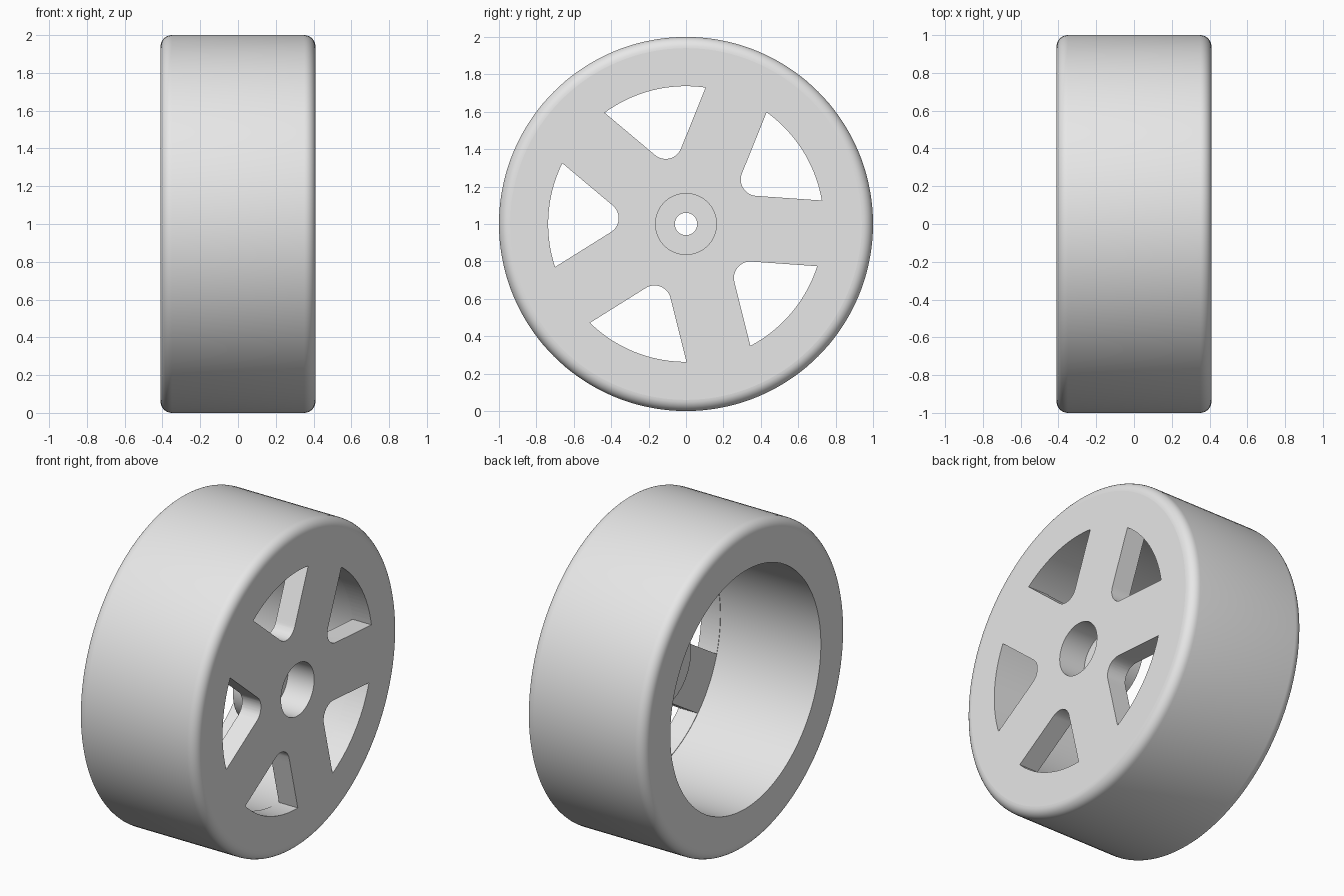
import bpy, bmesh
from math import sin, cos, pi, radians, acos

if "Cube" in bpy.data.objects:
    bpy.data.objects.remove(bpy.data.objects["Cube"], do_unlink=True)

SEGMENTS = 144
HALF_WIDTH, RADIUS, ROUND = 0.41, 1.0, 0.06
BARREL_R, WINDOW_R = 0.74, 0.737
DISC_BACK = 0.28

grey = bpy.data.materials.new("light_grey")
grey.use_nodes = True
grey.diffuse_color = (0.8, 0.8, 0.8, 1)
grey.node_tree.nodes["Principled BSDF"].inputs["Base Color"].default_value = (0.8, 0.8, 0.8, 1)


def make_object(name, bm):
    bmesh.ops.recalc_face_normals(bm, faces=bm.faces)
    mesh = bpy.data.meshes.new(name)
    bm.to_mesh(mesh)
    bm.free()
    mesh.materials.append(grey)
    obj = bpy.data.objects.new(name, mesh)
    bpy.context.collection.objects.link(obj)
    return obj


def corner(side):
    """Rounded outer shoulder, as (radius, x) points from the flank to the tread."""
    steps = [i / 8 * pi / 2 for i in range(9)]
    return [(RADIUS - ROUND + ROUND * sin(a), side * (HALF_WIDTH - ROUND + ROUND * cos(a)))
            for a in steps]


def lathe(name, profile):
    """Spin a closed (radius, x) profile round the axle."""
    bm = bmesh.new()
    rings = []
    for i in range(SEGMENTS):
        a = 2 * pi * i / SEGMENTS
        rings.append([bm.verts.new((x, r * cos(a), 1 + r * sin(a))) for r, x in profile])
    for i, ring in enumerate(rings):
        following = rings[(i + 1) % SEGMENTS]
        for j in range(len(profile)):
            k = (j + 1) % len(profile)
            bm.faces.new((ring[j], ring[k], following[k], following[j]))
    return make_object(name, bm)


def window_outline():
    """Wedge between two spokes: round tip near the hub, arc at the rim."""
    half = radians(36)              # straight sides run parallel to the spokes
    spoke_half_width, tip = 0.176, 0.361
    centre = (tip - spoke_half_width) / (1 - sin(half))
    fillet = centre - tip
    spread = half - acos((1 - (spoke_half_width / WINDOW_R) ** 2) ** 0.5)
    points = []
    for i in range(13):             # fillet at the tip
        a = pi + (pi / 2 - half) * (1 - i / 6)
        points.append((centre + fillet * cos(a), fillet * sin(a)))
    for i in range(19):             # arc along the rim
        a = spread * (1 - i / 9)
        points.append((WINDOW_R * cos(a), WINDOW_R * sin(a)))
    return points


# Wheel body: tyre, barrel, disc and hub in one profile
wheel = lathe("wheel", [
    (0.06, 0.23), (0.163, 0.23), (0.163, HALF_WIDTH),
    *corner(1), *reversed(corner(-1)),
    (BARREL_R, -HALF_WIDTH), (BARREL_R, DISC_BACK),
    (0.25, DISC_BACK), (0.25, 0.14), (0.06, 0.14)])

# Five windows cut between the spokes
bm = bmesh.new()
for n in range(5):
    turn = radians(104 + 72 * n)
    c, s = cos(turn), sin(turn)
    ends = [[bm.verts.new((x, u * c - v * s, 1 + u * s + v * c)) for u, v in window_outline()]
            for x in (0.2, 0.5)]
    bm.faces.new(ends[0])
    bm.faces.new(ends[1])
    for j in range(len(ends[0])):
        bm.faces.new((ends[0][j - 1], ends[0][j], ends[1][j], ends[1][j - 1]))
cutter = make_object("window_cutter", bm)
cutter.hide_render = True

cut = wheel.modifiers.new("windows", 'BOOLEAN')
cut.operation = 'DIFFERENCE'
cut.solver = 'EXACT'
cut.object = cutter
bpy.ops.object.select_all(action='DESELECT')
wheel.select_set(True)
bpy.context.view_layer.objects.active = wheel
bpy.ops.object.modifier_apply(modifier=cut.name)
bpy.data.objects.remove(cutter, do_unlink=True)

# Smooth tread and barrel, flat flanks
bpy.ops.object.shade_smooth_by_angle(angle=radians(30))
for face in wheel.data.polygons:
    if abs(face.normal.x) > 0.999:
        face.use_smooth = False
